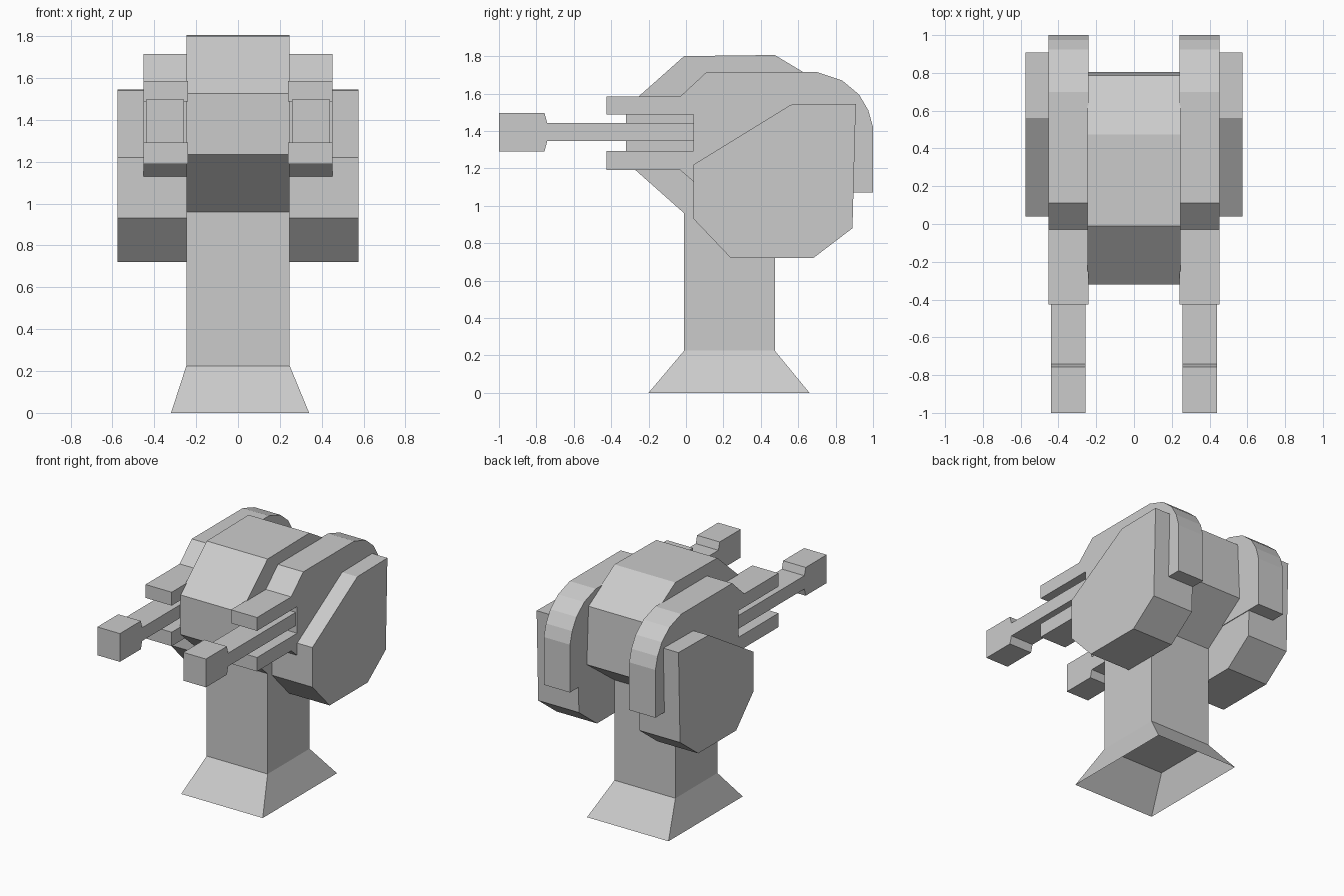
import bpy, bmesh

if "Cube" in bpy.data.objects:
    bpy.data.objects.remove(bpy.data.objects["Cube"])


def prism(name, profile, x0, x1, mirror=False, edit=None):
    """Extrude a (y, z) side profile from x0 to x1, optionally mirrored across x = 0."""
    bm = bmesh.new()
    face = bm.faces.new([bm.verts.new((x0, y, z)) for y, z in profile])
    ext = bmesh.ops.extrude_face_region(bm, geom=[face], use_keep_orig=True)
    new = [g for g in ext["geom"] if isinstance(g, bmesh.types.BMVert)]
    bmesh.ops.translate(bm, verts=new, vec=(x1 - x0, 0, 0))
    bmesh.ops.recalc_face_normals(bm, faces=bm.faces)
    if edit:
        edit(bm)
    me = bpy.data.meshes.new(name)
    bm.to_mesh(me)
    bm.free()
    ob = bpy.data.objects.new(name, me)
    bpy.context.collection.objects.link(ob)
    if mirror:
        ob.modifiers.new("Mirror", "MIRROR")
    return ob


def flare_foot(bm):
    """Pull the column's lower face into a flared foot that is open underneath."""
    bottom = min(bm.faces, key=lambda f: f.calc_center_median().z)
    ext = bmesh.ops.extrude_face_region(bm, geom=[bottom])
    for v in [g for g in ext["geom"] if isinstance(g, bmesh.types.BMVert)]:
        v.co.x = 0.34 if v.co.x > 0 else -0.32
        v.co.y = 0.66 if v.co.y > 0.2 else -0.20
        v.co.z = 0
    lowest = min(bm.faces, key=lambda f: f.calc_center_median().z)
    bmesh.ops.delete(bm, geom=[lowest], context="FACES_ONLY")


# Central housing, column and flared foot
prism("housing_and_column", [
    (-0.01, 0.225), (-0.01, 0.96), (-0.32, 1.235), (-0.32, 1.525),
    (-0.01, 1.80), (0.475, 1.806), (0.785, 1.62), (0.805, 1.20),
    (0.475, 0.96), (0.475, 0.225)], -0.247, 0.247, edit=flare_foot)

# Side pods: forked front, rounded back
prism("gun_pod", [
    (-0.425, 1.585), (-0.03, 1.585), (0.11, 1.715), (0.70, 1.715),
    (0.835, 1.67), (0.925, 1.595), (0.975, 1.51), (1.0, 1.42), (1.0, 1.07),
    (0.11, 1.07), (-0.03, 1.19), (-0.425, 1.19), (-0.425, 1.292),
    (0.04, 1.292), (0.04, 1.487), (-0.425, 1.487)], 0.24, 0.452, mirror=True)

# Barrels with block muzzles
prism("barrel", [
    (0.06, 1.345), (0.06, 1.442), (-0.742, 1.442), (-0.757, 1.497),
    (-1.0, 1.497), (-1.0, 1.29), (-0.757, 1.29), (-0.742, 1.345)],
    0.257, 0.44, mirror=True)

# Outer armour slabs
prism("side_armour", [
    (0.04, 0.93), (0.04, 1.22), (0.56, 1.54), (0.908, 1.545),
    (0.89, 0.88), (0.68, 0.72), (0.24, 0.72)], 0.245, 0.575, mirror=True)
